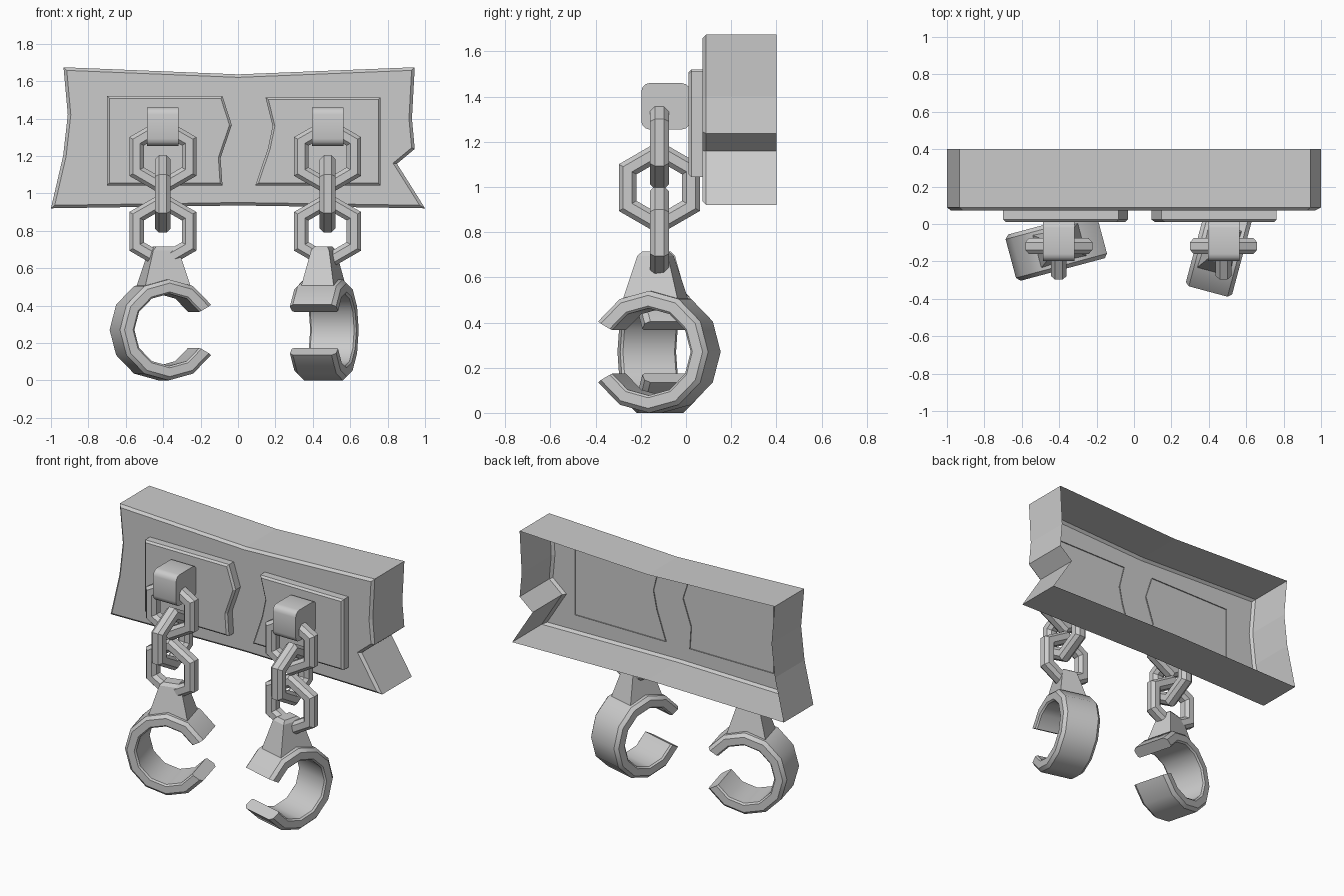
import bpy, bmesh
from math import sin, cos, radians, pi
from mathutils import Matrix, Vector

if "Cube" in bpy.data.objects:
    bpy.data.objects.remove(bpy.data.objects["Cube"])


def finish(bm, name):
    me = bpy.data.meshes.new(name)
    bm.to_mesh(me)
    bm.free()
    ob = bpy.data.objects.new(name, me)
    bpy.context.collection.objects.link(ob)
    return ob


def open_box(name, outline, front, back, bevel):
    """Front face from an (x, z) outline, with side walls and an open back."""
    bm = bmesh.new()
    face = bm.faces.new([bm.verts.new((x, front, z)) for x, z in outline])
    rim = list(bm.edges)
    ext = bmesh.ops.extrude_edge_only(bm, edges=rim)["geom"]
    moved = [v for v in ext if isinstance(v, bmesh.types.BMVert)]
    bmesh.ops.translate(bm, verts=moved, vec=(0, back - front, 0))
    bmesh.ops.recalc_face_normals(bm, faces=bm.faces)
    bm.normal_update()
    if face.normal.y > 0:
        bmesh.ops.reverse_faces(bm, faces=bm.faces)
    bmesh.ops.bevel(bm, geom=rim, offset=bevel, segments=1, affect='EDGES')
    return finish(bm, name)


def loft(name, rings, closed, matrix):
    """Skin a series of closed rings; either loop round or cap both ends."""
    bm = bmesh.new()
    vs = [[bm.verts.new(matrix @ Vector(p)) for p in r] for r in rings]
    n, m = len(vs), len(vs[0])
    for i in range(n if closed else n - 1):
        a, b = vs[i], vs[(i + 1) % n]
        for j in range(m):
            k = (j + 1) % m
            bm.faces.new((a[j], a[k], b[k], b[j]))
    if not closed:
        bm.faces.new(vs[0])
        bm.faces.new(vs[-1])
    bmesh.ops.recalc_face_normals(bm, faces=bm.faces)
    return finish(bm, name)


def sweep(profile, angles):
    """Profile of (radius, axial) pairs turned about the y axis."""
    return [[(r * cos(a), y, r * sin(a)) for r, y in profile] for a in angles]


def rect(hx, hy, z):
    return [(-hx, -hy, z), (hx, -hy, z), (hx, hy, z), (-hx, hy, z)]


def smooth(ob):
    bpy.ops.object.select_all(action='DESELECT')
    ob.select_set(True)
    bpy.context.view_layer.objects.active = ob
    bpy.ops.object.shade_smooth_by_angle(angle=radians(32))


# Broken board, hollow at the back
open_box("board", [(-1, .92), (0, .935), (1, .92), (.85, 1.158), (.945, 1.237), (.93, 1.40),
                   (.945, 1.674), (0, 1.636), (-.933, 1.674), (-.91, 1.42), (-.935, 1.20)],
         .073, .4, .016)

# Backing plates
open_box("plate_left", [(-.70, 1.043), (-.083, 1.043), (-.093, 1.19), (-.033, 1.365),
                        (-.083, 1.52), (-.70, 1.52)], .012, .08, .012)
open_box("plate_right", [(.093, 1.043), (.762, 1.043), (.762, 1.513), (.147, 1.513),
                         (.185, 1.36), (.16, 1.24)], .012, .08, .012)

CHAIN_Y = -.118
LINK = [(.207, .02), (.185, .042), (.14, .042), (.117, .02),
        (.117, -.02), (.14, -.042), (.185, -.042), (.207, -.02)]
CUFF = [(.27, .107), (.25, .128), (.203, .128), (.193, .118),
        (.193, -.118), (.203, -.128), (.25, -.128), (.27, -.107)]

for side, cx, cuff_x, cuff_y, turn in (("left", -.402, -.398, -.115, 15),
                                       ("right", .479, .457, -.135, -105)):
    # Bracket with rounded edges running across
    bm = bmesh.new()
    bmesh.ops.create_cube(bm, size=1, matrix=Matrix.Translation((cx, -.09, 1.357))
                          @ Matrix.Diagonal((.168, .216, .206, 1)))
    across = [e for e in bm.edges if abs(e.verts[0].co.x - e.verts[1].co.x) > .1]
    bmesh.ops.bevel(bm, geom=across, offset=.038, segments=3, profile=.5, affect='EDGES')
    smooth(finish(bm, "bracket_" + side))

    # Three hexagonal links, alternately turned
    for i in range(3):
        mat = Matrix.Translation((cx, CHAIN_Y, 1.197 - .2 * i)) @ Matrix.Rotation(pi / 2 * (i % 2), 4, 'Z')
        loft(f"chain_link_{side}_{i + 1}",
             sweep(LINK, [radians(30 + 60 * k) for k in range(6)]), True, mat)

    # Open cuff and its tapered lug
    mat = Matrix.Translation((cuff_x, cuff_y, .27)) @ Matrix.Rotation(radians(turn), 4, 'Z')
    smooth(loft("cuff_" + side, sweep(CUFF, [radians(30 + 30 * k) for k in range(11)]), False, mat))
    loft("cuff_lug_" + side, [rect(.128, .092, .225), rect(.07, .05, .425), rect(.05, .035, .445)],
         False, mat)
